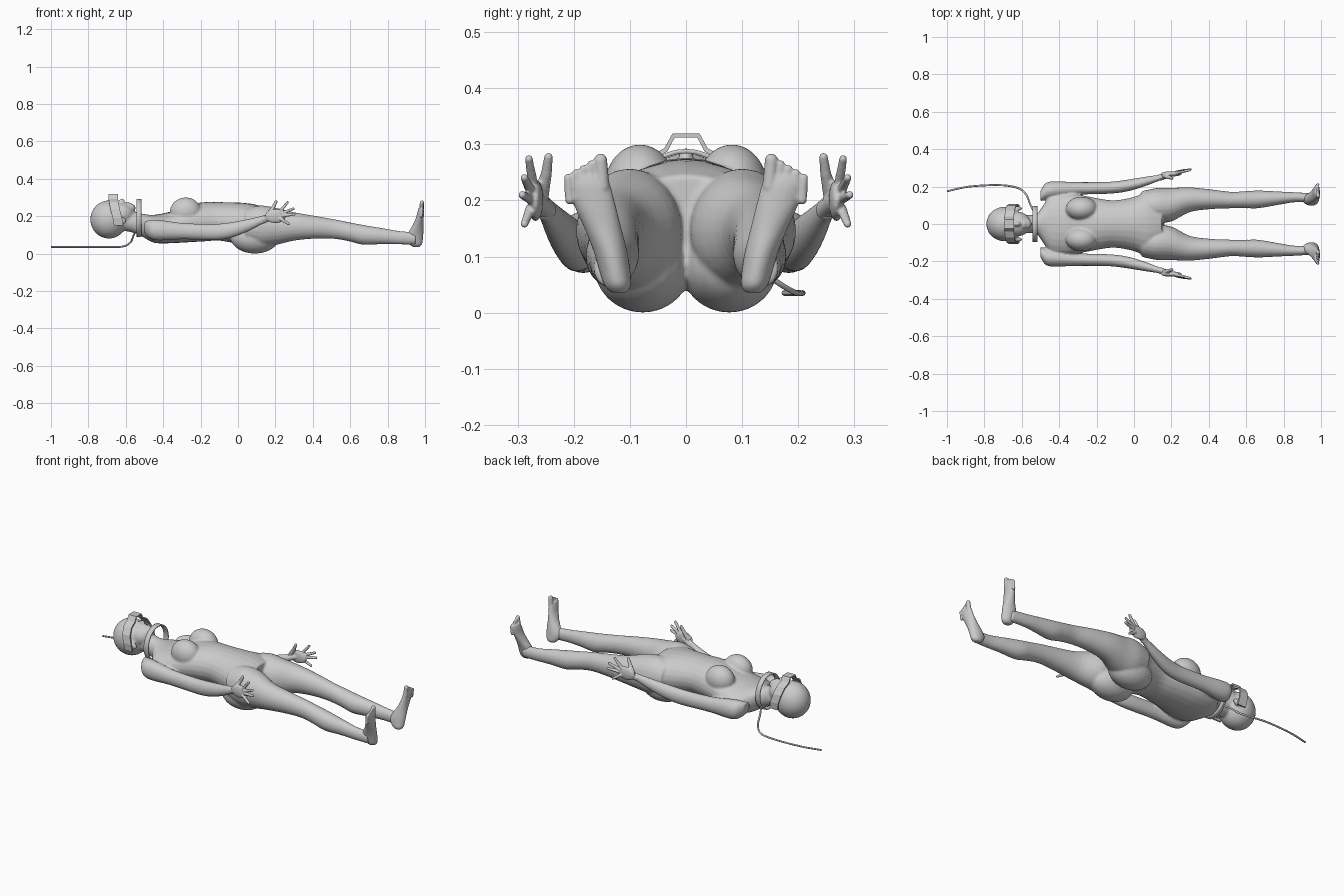
import bpy, bmesh, math
from mathutils import Vector, Matrix

cube = bpy.data.objects.get("Cube")
if cube:
    bpy.data.objects.remove(cube, do_unlink=True)

GREY = (0.6, 0.6, 0.6, 1)
material = bpy.data.materials.new("plain grey")
material.use_nodes = True
material.diffuse_color = GREY
material.node_tree.nodes["Principled BSDF"].inputs["Base Color"].default_value = GREY


def catmull(a, b, c, d, t):
    return b + (c - a) * (t / 2) + (a * 2 - b * 5 + c * 4 - d) * (t * t / 2) \
        + (b * 3 - a - c * 3 + d) * (t ** 3 / 2)


def smooth_rows(rows, steps=4):
    rows = [Vector(row) for row in rows]
    padded = [rows[0]] + rows + [rows[-1]]
    result = []
    for i in range(len(rows) - 1):
        result += [catmull(*padded[i:i + 4], s / steps) for s in range(steps)]
    return result + [rows[-1]]


def loft(bm, rows, u=1, v=2, sides=24):
    """Skin elliptical sections given as centre x, y, z and two radii."""
    rings = []
    for row in smooth_rows(rows):
        ring = []
        for i in range(sides):
            angle = math.tau * i / sides
            point = Vector(row[:3])
            point[u] += row[3] * math.cos(angle)
            point[v] += row[4] * math.sin(angle)
            ring.append(bm.verts.new(point))
        rings.append(ring)
    for low, high in zip(rings, rings[1:]):
        for i in range(sides):
            j = (i + 1) % sides
            bm.faces.new((low[i], low[j], high[j], high[i]))
    bm.faces.new(rings[0][::-1])
    bm.faces.new(rings[-1])


def ellipsoid(bm, centre, radii):
    matrix = Matrix.Translation(centre) @ Matrix.Diagonal((*radii, 1))
    bmesh.ops.create_uvsphere(bm, u_segments=24, v_segments=16, radius=1, matrix=matrix)


def capsule(bm, start, end, r_start, r_end):
    start, end = Vector(start), Vector(end)
    axis = end - start
    turn = axis.to_track_quat('Z', 'Y').to_matrix().to_4x4()
    bmesh.ops.create_cone(bm, cap_ends=True, segments=12, radius1=r_start, radius2=r_end,
                          depth=axis.length, matrix=Matrix.Translation((start + end) / 2) @ turn)
    ellipsoid(bm, start, [r_start] * 3)
    ellipsoid(bm, end, [r_end] * 3)


def make_object(name, bm):
    bmesh.ops.recalc_face_normals(bm, faces=bm.faces)
    mesh = bpy.data.meshes.new(name)
    bm.to_mesh(mesh)
    bm.free()
    obj = bpy.data.objects.new(name, mesh)
    bpy.context.collection.objects.link(obj)
    mesh.materials.append(material)
    return obj


def fused(name, bm, voxel, iterations):
    """Mirror to the other side, then fuse overlapping forms into one skin."""
    obj = make_object(name, bm)
    mirror = obj.modifiers.new("mirror", 'MIRROR')
    mirror.use_axis = (False, True, False)
    mirror.use_mirror_merge = False
    remesh = obj.modifiers.new("fuse", 'REMESH')
    remesh.mode = 'VOXEL'
    remesh.voxel_size = voxel
    remesh.use_smooth_shade = True
    relax = obj.modifiers.new("relax", 'SMOOTH')
    relax.factor = 0.5
    relax.iterations = iterations


def strip(name, points, width, closed=False):
    """Thin band running along the points, its width lying along x."""
    bm = bmesh.new()
    half = Vector((width / 2, 0, 0))
    pairs = [(bm.verts.new(Vector(p) - half), bm.verts.new(Vector(p) + half)) for p in points]
    following = pairs[1:] + pairs[:1] if closed else pairs[1:]
    for (a, b), (c, d) in zip(pairs, following):
        bm.faces.new((a, b, d, c))
    obj = make_object(name, bm)
    solid = obj.modifiers.new("thickness", 'SOLIDIFY')
    solid.thickness = 0.008
    solid.offset = 0
    return obj


# Body: neck and torso
body = bmesh.new()
loft(body, [
    (-.64, 0, .175, .05, .05), (-.57, 0, .17, .05, .056), (-.52, 0, .155, .055, .06),
    (-.48, 0, .14, .11, .068), (-.44, 0, .132, .16, .076), (-.36, 0, .14, .165, .085),
    (-.27, 0, .16, .152, .1), (-.18, 0, .17, .135, .105), (-.1, 0, .172, .127, .103),
    (0, 0, .163, .145, .11), (.08, 0, .16, .175, .105), (.15, 0, .16, .14, .085)])
# Chest and hips
ellipsoid(body, (-.28, .082, .222), (.085, .064, .078))
ellipsoid(body, (.09, .077, .086), (.13, .088, .086))
# Legs
loft(body, [
    (.04, .095, .15, .08, .09), (.12, .1, .147, .092, .11), (.2, .103, .145, .09, .1),
    (.3, .13, .145, .066, .076), (.42, .132, .14, .052, .06), (.52, .128, .13, .044, .052),
    (.6, .13, .115, .046, .051), (.67, .132, .1, .047, .053), (.77, .138, .093, .036, .043),
    (.86, .143, .085, .027, .036), (.95, .14, .08, .024, .034)])
# Arms
loft(body, [
    (-.5, .15, .14, .03, .03), (-.47, .175, .13, .045, .05), (-.42, .183, .125, .045, .055),
    (-.3, .19, .12, .034, .044), (-.15, .193, .115, .032, .043), (-.07, .2, .12, .032, .043),
    (0, .213, .135, .03, .039), (.07, .23, .157, .024, .031), (.13, .246, .18, .017, .023),
    (.16, .255, .19, .014, .025)])
# Head: skull, jaw, chin, nose, lips, ears
ellipsoid(body, (-.69, 0, .182), (.1, .093, .102))
ellipsoid(body, (-.622, 0, .21), (.07, .066, .062))
ellipsoid(body, (-.575, 0, .243), (.028, .03, .025))
capsule(body, (-.65, 0, .27), (-.618, 0, .281), .01, .013)
ellipsoid(body, (-.588, 0, .266), (.012, .022, .01))
ellipsoid(body, (-.625, .083, .175), (.028, .012, .02))
fused("body", body, .006, 6)

# Hands: palm, fingers and thumb
hands = bmesh.new()
ellipsoid(hands, (.2, .268, .2), (.056, .014, .037))
capsule(hands, (.14, .249, .183), (.19, .265, .198), .018, .016)
for base, tip in [((.225, .272, .225), (.265, .28, .274)), ((.237, .276, .216), (.296, .288, .24)),
                  ((.24, .278, .203), (.302, .292, .21)), ((.228, .277, .185), (.272, .288, .158))]:
    capsule(hands, base, tip, .0095, .007)
capsule(hands, (.165, .258, .21), (.188, .249, .247), .014, .01)
capsule(hands, (.188, .249, .247), (.203, .245, .277), .01, .008)
fused("hands", hands, .003, 3)

# Feet: heel to ball, then five toes
feet = bmesh.new()
loft(feet, [
    (.952, .12, .036, .018, .014), (.95, .122, .05, .034, .024), (.945, .128, .08, .044, .028),
    (.95, .135, .11, .041, .03), (.962, .148, .15, .029, .033), (.972, .162, .19, .021, .037),
    (.977, .172, .225, .017, .038), (.979, .176, .245, .012, .034)], u=0, v=1)
for i in range(5):
    thick = .013 if i == 0 else .0085
    y = .152 + .0138 * i + (.003 if i else 0)
    capsule(feet, (.98, y - .003, .225 - .006 * i), (.984, y, .272 - .008 * i), thick, thick * .9)
fused("feet", feet, .003, 4)

# Visor: faceted band over the eyes, running down to the ears
half_band = [(-.638, .098, .15), (-.645, .102, .19), (-.657, .094, .235),
             (-.664, .07, .272), (-.667, .036, .29), (-.667, .022, .316)]
other_half = [(x, -y, z) for x, y, z in reversed(half_band)]
strip("visor", half_band + other_half, .05)

# Collar: loose ring around the neck
ring = [(-.53, .093 * math.cos(a), .19 + .098 * math.sin(a))
        for a in (math.tau * i / 32 for i in range(32))]
collar = strip("collar", ring, .028, closed=True)
for polygon in collar.data.polygons:
    polygon.use_smooth = True

# Cable: trails from the collar and lies past the head
curve = bpy.data.curves.new("cable", 'CURVE')
curve.dimensions = '3D'
curve.bevel_depth = .005
curve.bevel_resolution = 2
curve.use_fill_caps = True
path = smooth_rows([(-1, .175, .035), (-.88, .2, .035), (-.72, .208, .035), (-.62, .192, .037),
                    (-.575, .155, .06), (-.557, .11, .1), (-.54, .075, .125)], 6)
spline = curve.splines.new('POLY')
spline.points.add(len(path) - 1)
for point, position in zip(spline.points, path):
    point.co = (*position, 1)
cable = bpy.data.objects.new("cable", curve)
bpy.context.collection.objects.link(cable)
curve.materials.append(material)
